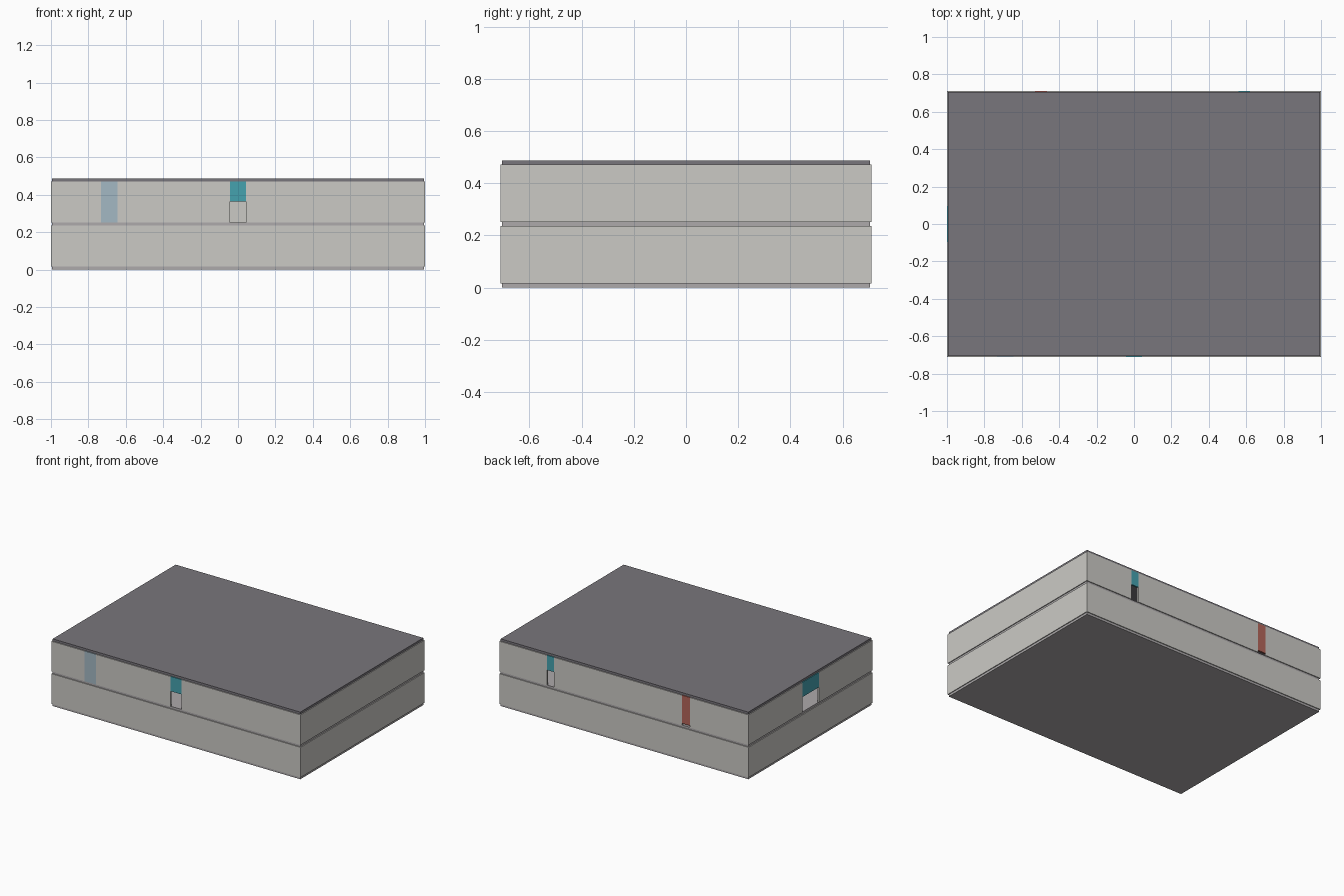
import bpy, bmesh

if "Cube" in bpy.data.objects:
    bpy.data.objects.remove(bpy.data.objects["Cube"])

X, Y = 0.994, 0.705        # slab half sizes
T = 0.006                  # half wall thickness
SLAB, WALL = 0.0165, 0.219
FLOOR = SLAB + WALL
Z1 = FLOOR + SLAB          # bottom of the upper walls
TOP = Z1 + WALL


def material(name, rgb):
    m = bpy.data.materials.new(name)
    m.diffuse_color = (*rgb, 1)
    m.use_nodes = True
    m.node_tree.nodes["Principled BSDF"].inputs["Base Color"].default_value = m.diffuse_color
    return m


wall_mat = material("wall_grey", (0.60, 0.59, 0.56))
slab_mat = material("slab_grey", (0.42, 0.40, 0.41))
roof_mat = material("roof_grey", (0.19, 0.18, 0.20))
teal = material("teal", (0.06, 0.36, 0.43))
red = material("red", (0.45, 0.13, 0.10))
blue = material("pale_blue", (0.37, 0.48, 0.55))


def finish(name, bm, mat):
    bmesh.ops.recalc_face_normals(bm, faces=bm.faces)
    me = bpy.data.meshes.new(name)
    bm.to_mesh(me)
    bm.free()
    ob = bpy.data.objects.new(name, me)
    bpy.context.collection.objects.link(ob)
    if mat:
        me.materials.append(mat)
    return ob


def box(name, lo, hi, mat=None):
    bm = bmesh.new()
    bmesh.ops.create_cube(bm, size=1)
    for v in bm.verts:
        v.co = [(a + b) / 2 + c * (b - a) for a, b, c in zip(lo, hi, v.co)]
    return finish(name, bm, mat)


def wall_ring(name, z0, z1):
    # hollow rectangular ring of outside walls
    bm = bmesh.new()
    loops = []
    for off, z in ((T, z0), (T, z1), (-T, z1), (-T, z0)):
        x, y = X + off, Y + off
        loops.append([bm.verts.new((sx * x, sy * y, z))
                      for sx, sy in ((-1, -1), (1, -1), (1, 1), (-1, 1))])
    for i in range(4):
        a, b = loops[i], loops[(i + 1) % 4]
        for k in range(4):
            n = (k + 1) % 4
            bm.faces.new((a[k], a[n], b[n], b[k]))
    return finish(name, bm, wall_mat)


# floor slabs, roof and the two storeys of walls
for i, (name, mat) in enumerate((("ground_slab", slab_mat),
                                 ("middle_slab", slab_mat),
                                 ("roof_slab", roof_mat))):
    box(name, (-X, -Y, i * FLOOR), (X, Y, i * FLOOR + SLAB), mat)
wall_ring("lower_walls", SLAB, FLOOR)
upper = wall_ring("upper_walls", Z1, TOP)


def opening(name, side, a, b, bottom, mat):
    # cut a full-height gap in the upper wall, fill it from `bottom` upwards
    def span(d):
        if side == "left":
            return (-X - d, a), (-X + d, b)
        y = -Y if side == "front" else Y
        return (a, y - d), (b, y + d)
    lo, hi = span(0.03)
    cutter = box(name + "_cutter", (*lo, Z1 - 0.05), (*hi, TOP + 0.05))
    cutter.hide_render = True
    cutter.hide_viewport = True
    mod = upper.modifiers.new(name, 'BOOLEAN')
    mod.operation = 'DIFFERENCE'
    mod.solver = 'EXACT'
    mod.object = cutter
    lo, hi = span(T)
    box(name, (*lo, bottom), (*hi, TOP), mat)


# coloured panels over doors and windows
MID = 0.364
opening("front_window", "front", -0.733, -0.643, Z1, blue)
opening("front_door_panel", "front", -0.043, 0.043, MID, teal)
opening("left_door_panel", "left", -0.095, 0.095, MID, teal)
opening("back_door_panel", "back", 0.56, 0.62, MID, teal)
opening("back_red_panel", "back", -0.53, -0.465, Z1 + 0.015, red)
